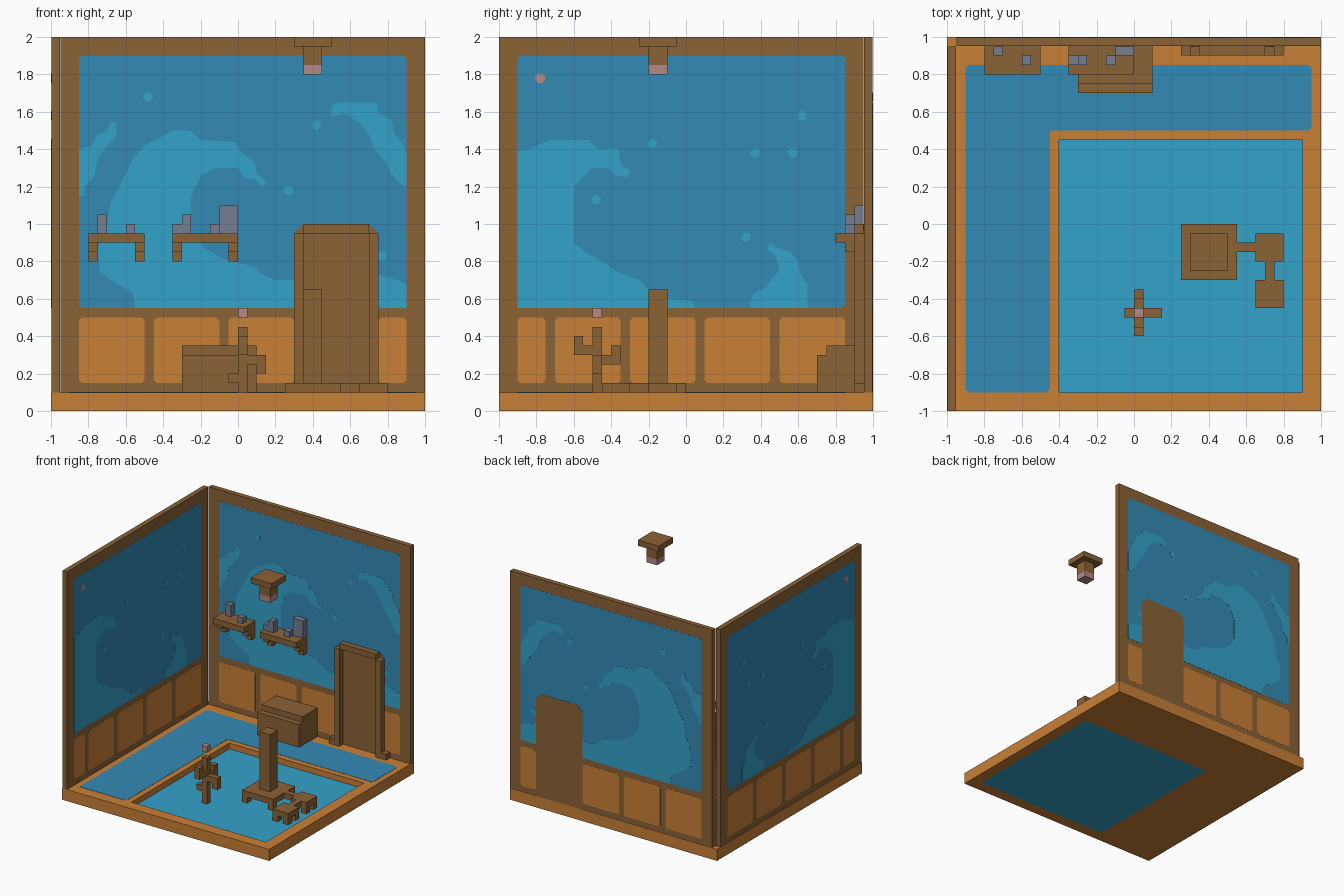
import bpy, bmesh, math

def material(name, rgb):
    m = bpy.data.materials.new(name)
    lin = [((c / 255 + 0.055) / 1.055) ** 2.4 for c in rgb]
    m.diffuse_color = (*lin, 1)
    return m

ORANGE = material("orange wood", (201, 128, 54))
BROWN = material("brown wood", (139, 98, 54))
DEEP = material("deep blue", (52, 138, 181))
LIGHT = material("light blue", (52, 162, 202))
GREY = material("grey", (117, 126, 144))
PINK = material("pink", (178, 138, 136))

def finish(name, bm, mat):
    bmesh.ops.recalc_face_normals(bm, faces=bm.faces)
    me = bpy.data.meshes.new(name)
    bm.to_mesh(me)
    bm.free()
    me.materials.append(mat)
    ob = bpy.data.objects.new(name, me)
    bpy.context.collection.objects.link(ob)
    return ob

def boxes(name, mat, *items):
    """One object from boxes given as x0, x1, y0, y1, z0, z1."""
    bm = bmesh.new()
    for x0, x1, y0, y1, z0, z1 in items:
        vs = bmesh.ops.create_cube(bm, size=1)["verts"]
        for v in vs:
            v.co.x = x1 if v.co.x > 0 else x0
            v.co.y = y1 if v.co.y > 0 else y0
            v.co.z = z1 if v.co.z > 0 else z0
    return finish(name, bm, mat)

def prisms(name, mat, outlines, axis, d0, d1):
    """Outlines extruded along an axis from d0 to d1."""
    place = {"x": lambda u, v, d: (d, u, v), "y": lambda u, v, d: (u, d, v),
             "z": lambda u, v, d: (u, v, d)}[axis]
    bm = bmesh.new()
    for pts in outlines:
        a = [bm.verts.new(place(u, v, d0)) for u, v in pts]
        b = [bm.verts.new(place(u, v, d1)) for u, v in pts]
        bm.faces.new(a)
        bm.faces.new(b[::-1])
        for i in range(len(a)):
            j = (i + 1) % len(a)
            bm.faces.new((a[i], a[j], b[j], b[i]))
    return finish(name, bm, mat)

def panel(u0, u1, v0, v1, c=0.015):
    return [(u0 + c, v0), (u1 - c, v0), (u1, v0 + c), (u1, v1 - c),
            (u1 - c, v1), (u0 + c, v1), (u0, v1 - c), (u0, v0 + c)]

def drop(u, v, r=0.026):
    return [(u + r * math.cos(math.pi * (i + .5) / 4), v + r * math.sin(math.pi * (i + .5) / 4))
            for i in range(8)]

# Base with a sunken pool and painted walkway
boxes("base", ORANGE, (-1, -.4, -1, 1, 0, .1), (.9, 1, -1, 1, 0, .1),
      (-.4, .9, -1, -.9, 0, .1), (-.4, .9, .45, 1, 0, .1))
boxes("pool_water", LIGHT, (-.4, .9, -.9, .45, 0, .05))
prisms("walkway", DEEP, [[(-.885, -.9), (-.465, -.9), (-.45, -.885), (-.45, .5), (.935, .5),
       (.95, .515), (.95, .835), (.935, .85), (-.885, .85), (-.9, .835), (-.9, -.885)]],
       "z", .095, .102)

# Walls; their painted panels run right through and show on both sides
boxes("back_wall", BROWN, (-.95, 1, .953, .997, .1, 2))
boxes("left_wall", BROWN, (-.997, -.953, -1, .95, .1, 2))
back = [(-.85, -.5), (-.45, -.1), (-.05, .3), (.75, .9)]
left = [(-.9, -.75), (-.7, -.35), (-.3, .05), (.1, .45), (.5, .85)]
prisms("back_wainscot", ORANGE, [panel(a, b, .15, .5) for a, b in back], "y", .952, .998)
prisms("left_wainscot", ORANGE, [panel(a, b, .15, .5) for a, b in left], "x", -.998, -.952)
prisms("back_sky", DEEP, [panel(-.85, .9, .55, 1.9)], "y", .952, .998)
prisms("left_sky", DEEP, [panel(-.9, .85, .55, 1.9)], "x", -.998, -.952)

# Wave murals
crest = [(-.85, 1.4), (-.78, 1.42), (-.75, 1.48), (-.7, 1.5), (-.68, 1.55), (-.65, 1.54),
         (-.65, 1.47), (-.7, 1.42), (-.75, 1.35), (-.77, 1.25), (-.82, 1.2), (-.82, 1.15), (-.85, 1.15)]
main_wave = [(-.55, .55), (-.56, .63), (-.68, .7), (-.74, .75), (-.75, .87), (-.7, 1.0), (-.68, 1.12),
             (-.62, 1.23), (-.56, 1.35), (-.5, 1.42), (-.4, 1.47), (-.35, 1.5), (-.26, 1.5),
             (-.2, 1.45), (-.02, 1.44), (.02, 1.38), (.09, 1.33), (.1, 1.27), (.15, 1.23), (.13, 1.2),
             (.09, 1.24), (.03, 1.25), (0, 1.3), (-.12, 1.3), (-.2, 1.26), (-.25, 1.15), (-.25, .97),
             (-.18, .87), (-.07, .81), (.09, .77), (.13, .73), (.2, .7), (.6, .7), (.75, .73),
             (.85, .7), (.9, .68), (.9, .55)]
far_wave = [(.5, 1.57), (.5, 1.63), (.53, 1.65), (.74, 1.65), (.75, 1.6), (.82, 1.55), (.84, 1.48),
            (.88, 1.43), (.9, 1.38), (.9, 1.2), (.86, 1.22), (.82, 1.27), (.79, 1.33), (.73, 1.4),
            (.7, 1.48), (.65, 1.54), (.58, 1.59)]
back_drops = [drop(*p) for p in ((-.48, 1.68), (.42, 1.53), (.27, 1.18), (.77, .83))]
prisms("back_waves", LIGHT, [crest, main_wave, far_wave] + back_drops, "y", .951, .999)

big_wave = [(-.9, .55), (-.9, 1.39), (-.83, 1.4), (-.8, 1.42), (-.72, 1.45), (-.52, 1.45), (-.47, 1.4),
            (-.36, 1.4), (-.35, 1.32), (-.3, 1.29), (-.31, 1.25), (-.38, 1.26), (-.41, 1.3), (-.5, 1.3),
            (-.55, 1.25), (-.6, 1.2), (-.6, .9), (-.54, .85), (-.45, .8), (-.38, .75), (-.25, .7),
            (-.2, .65), (-.1, .6), (.03, .59), (.05, .55)]
small_wave = [(.34, .55), (.36, .63), (.43, .66), (.45, .7), (.5, .75), (.48, .83), (.43, .87),
              (.45, .9), (.5, .87), (.56, .85), (.6, .8), (.61, .74), (.65, .68), (.65, .55)]
left_drops = [drop(*p) for p in ((-.18, 1.43), (-.48, 1.13), (.62, 1.58), (.37, 1.38), (.57, 1.38), (.32, .93))]
prisms("left_waves", LIGHT, [big_wave, small_wave] + left_drops, "x", -.999, -.951)
prisms("pink_dot", PINK, [drop(-.78, 1.78, .028)], "x", -.999, -.951)

# Door with frame and feet
prisms("door", BROWN, [[(.3, .1), (.75, .1), (.75, .95), (.7, 1), (.35, 1), (.3, .95)]], "y", .95, 1)
boxes("door_frame", BROWN, (.3, .35, .9, .955, .1, .95), (.7, .75, .9, .955, .1, .95),
      (.35, .7, .9, .955, .95, 1), (.25, .3, .9, .955, .1, .15), (.75, .8, .9, .955, .1, .15))

# Shelves on stepped brackets, and the things on them
def shelf(name, x0, x1):
    parts = [(x0, x1, .8, .955, .9, .95)]
    for x in (x0, x1 - .05):
        parts += [(x, x + .05, .85, .955, .85, .9), (x, x + .05, .9, .955, .8, .85)]
    boxes(name, BROWN, *parts)

shelf("left_shelf", -.8, -.5)
shelf("right_shelf", -.35, 0)
boxes("shelf_items", GREY, (-.75, -.7, .9, .95, .95, 1.05), (-.6, -.55, .85, .9, .95, 1),
      (-.35, -.3, .85, .9, .95, 1), (-.3, -.25, .85, .9, .95, 1.05),
      (-.15, -.1, .85, .9, .95, 1), (-.1, 0, .9, .95, .95, 1.1))

# Bench against the back wall
boxes("bench", BROWN, (-.3, .1, .7, .955, .1, .3), (-.3, .1, .75, .955, .3, .35))

# Jetty: decks on corner legs, joined by planks, with a post
def deck(name, x0, x1, y0, y1):
    parts = [(x0, x1, y0, y1, .1, .15)]
    for x in (x0, x1 - .05):
        for y in (y0, y1 - .05):
            parts.append((x, x + .05, y, y + .05, .05, .1))
    boxes(name, BROWN, *parts)

deck("main_deck", .25, .55, -.3, 0)
deck("side_deck", .65, .8, -.2, -.05)
deck("front_deck", .65, .8, -.45, -.3)
boxes("planks", BROWN, (.55, .65, -.15, -.1, .1, .15), (.7, .75, -.3, -.2, .1, .15))
boxes("post", BROWN, (.35, .45, -.2, -.1, .15, .65))

# Hanging lamp
boxes("lamp_mount", BROWN, (.3, .5, -.25, -.05, 1.95, 2), (.35, .45, -.2, -.1, 1.85, 1.95))
boxes("lamp_light", PINK, (.35, .45, -.2, -.1, 1.8, 1.85))

# Branching plant with a floating bud
boxes("plant", BROWN, (0, .05, -.5, -.45, .05, .45),
      (0, .05, -.55, -.5, .3, .35), (0, .05, -.6, -.55, .3, .4),
      (0, .05, -.45, -.4, .25, .3), (0, .05, -.4, -.35, .25, .35),
      (.05, .1, -.5, -.45, .25, .3), (.1, .15, -.5, -.45, .2, .3),
      (-.05, 0, -.5, -.45, .15, .2))
boxes("bud", PINK, (0, .05, -.5, -.45, .5, .55))
